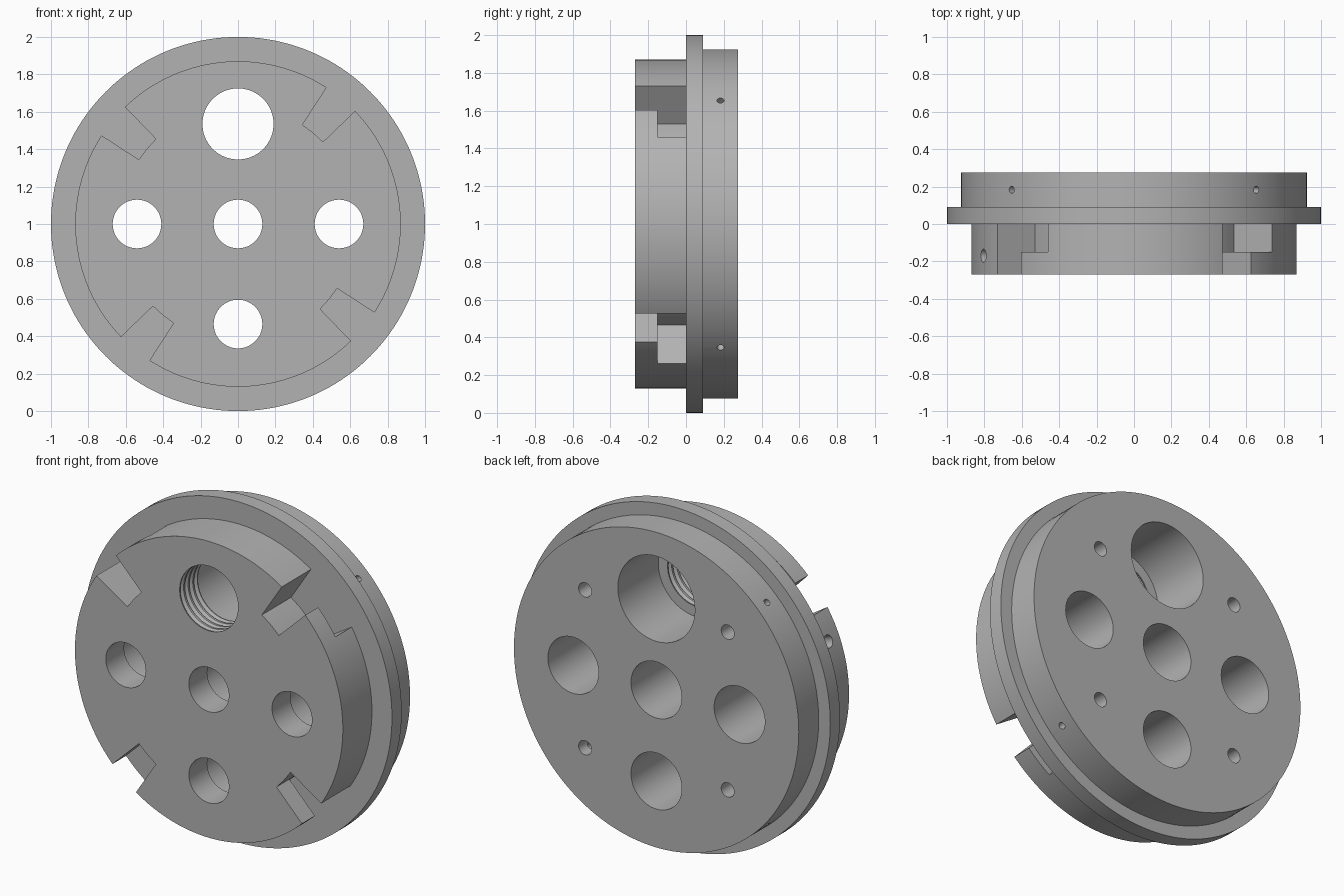
import bpy, bmesh, math
from mathutils import Vector, Matrix

cube = bpy.data.objects.get("Cube")
if cube:
    bpy.data.objects.remove(cube)

metal = bpy.data.materials.new("plain_grey")
metal.use_nodes = True
grey = (0.45, 0.45, 0.45, 1)
metal.diffuse_color = grey
metal.node_tree.nodes["Principled BSDF"].inputs["Base Color"].default_value = grey

FRONT, STEP, BACK = -0.27, -0.10, 0.275
Y_AXIS = Vector((0, 1, 0))


def make_object(name, bm):
    bmesh.ops.recalc_face_normals(bm, faces=bm.faces)
    mesh = bpy.data.meshes.new(name)
    bm.to_mesh(mesh)
    bm.free()
    obj = bpy.data.objects.new(name, mesh)
    bpy.context.collection.objects.link(obj)
    mesh.materials.append(metal)
    return obj


def lathe(name, profile, z, segments):
    """Closed solid turned about the y direction; profile is (radius, y)."""
    bm = bmesh.new()
    rings = []
    for r, y in profile:
        angles = [math.tau * i / segments for i in range(segments)]
        rings.append([bm.verts.new((r * math.cos(a), y, z + r * math.sin(a))) for a in angles])
    for low, high in zip(rings, rings[1:]):
        for i in range(segments):
            j = (i + 1) % segments
            bm.faces.new((low[i], low[j], high[j], high[i]))
    bm.faces.new(rings[0])
    bm.faces.new(rings[-1])
    return make_object(name, bm)


def drill(name, start, direction, radius, depth, segments=48):
    """Cylinder running from start along direction."""
    bm = bmesh.new()
    turn = Vector(direction).to_track_quat('Z', 'Y').to_matrix().to_4x4()
    place = Matrix.Translation(Vector(start) + Vector(direction) * depth / 2) @ turn
    bmesh.ops.create_cone(bm, cap_ends=True, segments=segments, radius1=radius,
                          radius2=radius, depth=depth, matrix=place)
    return make_object(name, bm)


def bayonet_slot(name, turn):
    """L-shaped slot: open entry at the front, wider pocket behind it."""
    bm = bmesh.new()
    angles = [math.radians(a + turn) for a in (32, 38, 44, 50.5, 57)]
    inner, outer = 0.632, 0.95

    def grid_row(y):
        return [bm.verts.new((inner * math.cos(a), y, inner * math.sin(a))) for a in angles]

    entry, middle, rear = grid_row(-0.4), grid_row(-0.15), grid_row(0)
    for i in range(4):
        bm.faces.new((middle[i], middle[i + 1], rear[i + 1], rear[i]))
        if i >= 2:
            bm.faces.new((entry[i], entry[i + 1], middle[i + 1], middle[i]))
    bmesh.ops.delete(bm, geom=[v for v in bm.verts if not v.link_faces], context='VERTS')
    new = bmesh.ops.extrude_face_region(bm, geom=bm.faces[:])["geom"]
    for v in new:
        if isinstance(v, bmesh.types.BMVert):
            v.co.x *= outer / inner
            v.co.z *= outer / inner
    bmesh.ops.translate(bm, verts=bm.verts, vec=(0, 0, 1))
    return make_object(name, bm)


# Stepped body: front boss, wide flange, rear boss
body = lathe("flanged_disc", [(0.87, FRONT), (0.87, 0), (1, 0), (1, 0.09),
                              (0.925, 0.09), (0.925, BACK)], 1, 160)
cutters = []

# Bayonet slots around the front boss
for quarter in range(4):
    cutters.append(bayonet_slot("slot_cutter", 90 * quarter))

# Four stepped bores
for x, z in ((0, 1), (0.54, 1), (-0.54, 1), (0, 0.465)):
    cutters.append(lathe("bore_cutter", [(0.13, -0.4), (0.13, STEP), (0.165, STEP),
                                         (0.165, 0.4)], z, 64))
    cutters[-1].location.x = x

# Large bore with thread grooves at the front
thread = [(0.19, -0.4)]
turns = 4
pitch = (STEP - FRONT) / turns
for i in range(turns):
    y = FRONT + pitch * i
    thread += [(0.19, y + pitch * 0.15), (0.205, y + pitch * 0.5), (0.19, y + pitch * 0.85)]
thread += [(0.19, STEP), (0.25, STEP), (0.25, 0.4)]
cutters.append(lathe("threaded_bore_cutter", thread, 1.535, 80))

# Blind rear holes met by radial set-screw holes on the diagonals
for quarter in range(4):
    a = math.radians(45 + 90 * quarter)
    out = Vector((math.cos(a), 0, math.sin(a)))
    centre = Vector((0, 0, 1)) + out * 0.655
    cutters.append(drill("rear_hole_cutter", centre + Y_AXIS * 0.4, -Y_AXIS, 0.042, 0.32))
    cutters.append(drill("screw_hole_cutter", centre + out * 0.35 + Y_AXIS * 0.183,
                         -out, 0.019, 0.35, 24))

# Single locking hole in the front boss rim
a = math.radians(157.7)
out = Vector((math.cos(a), 0, math.sin(a)))
cutters.append(drill("locking_hole_cutter", Vector((0, -0.17, 1)) + out * 0.95,
                     -out, 0.036, 0.2, 32))

# Cut everything and tidy up
bpy.context.view_layer.objects.active = body
for cutter in cutters:
    cutter.hide_render = True
    cut = body.modifiers.new("cut", 'BOOLEAN')
    cut.operation, cut.solver, cut.object = 'DIFFERENCE', 'EXACT', cutter
    bpy.ops.object.modifier_apply(modifier=cut.name)
    bpy.data.objects.remove(cutter)

bpy.ops.object.select_all(action='DESELECT')
body.select_set(True)
bpy.ops.object.shade_smooth_by_angle(angle=math.radians(25))
